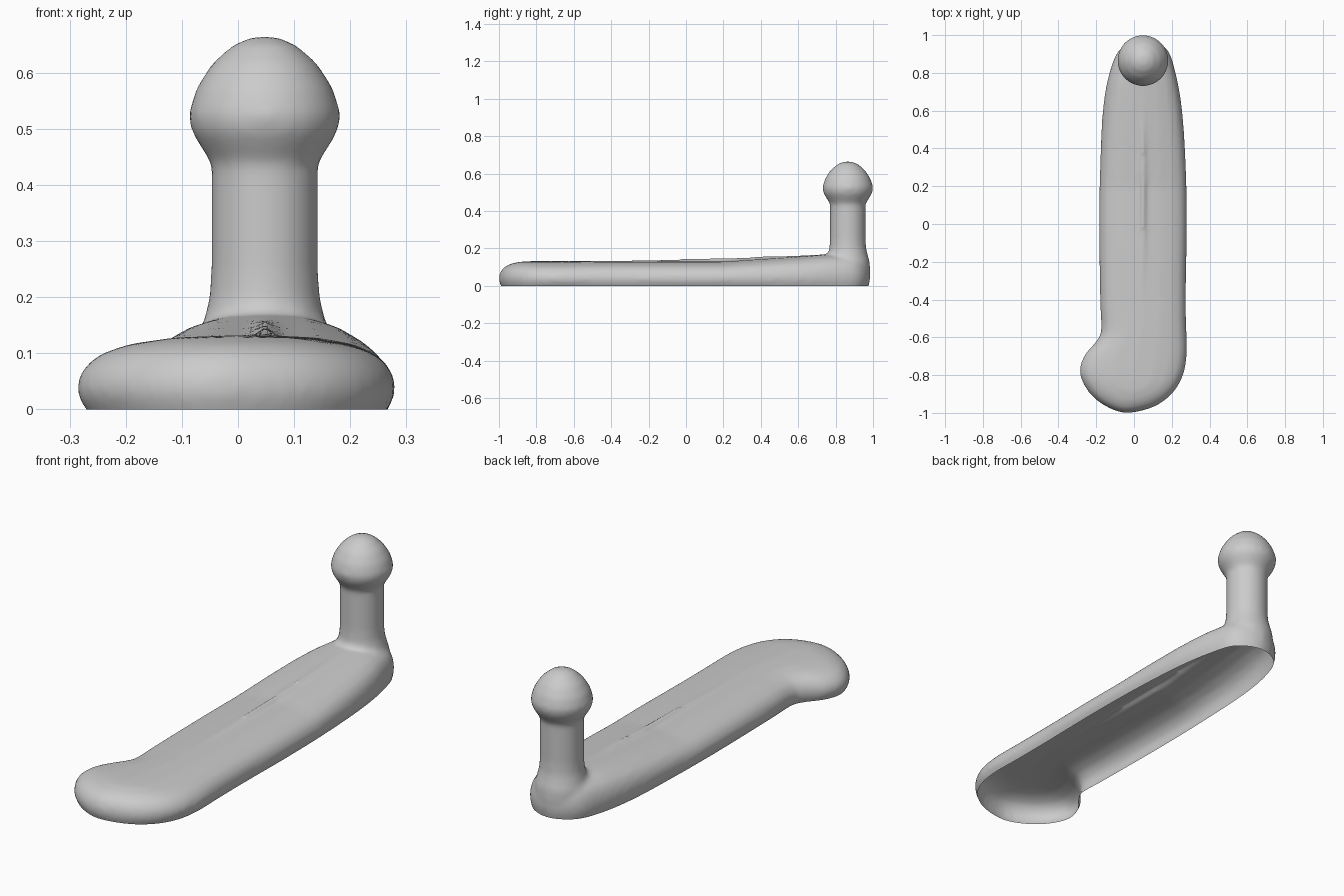
import bpy, bmesh, math
from mathutils import Vector

cube = bpy.data.objects.get("Cube")
if cube:
    bpy.data.objects.remove(cube, do_unlink=True)

# Single plain grey
grey = bpy.data.materials.new("plain_grey")
grey.use_nodes = True
grey.diffuse_color = (0.6, 0.6, 0.6, 1)
grey.node_tree.nodes["Principled BSDF"].inputs["Base Color"].default_value = (0.6, 0.6, 0.6, 1)


def clamp(v, low=0.0, high=1.0):
    return max(low, min(high, v))


def smooth_loop(points, steps):
    """Closed Catmull-Rom loop through the points."""
    pts = [Vector(p) for p in points]
    n = len(pts)
    out = []
    for i in range(n):
        a, b, c, d = (pts[(i + k) % n] for k in (-1, 0, 1, 2))
        for s in range(steps):
            t = s / steps
            out.append(0.5 * (2 * b + (c - a) * t + (2 * a - 5 * b + 4 * c - d) * t * t
                              + (3 * b - a - 3 * c + d) * t ** 3))
    return out


def skin(bm, rings):
    """Bridge a stack of equal rings and cap both ends."""
    loops = [[bm.verts.new(p) for p in ring] for ring in rings]
    n = len(loops[0])
    for low, high in zip(loops, loops[1:]):
        for i in range(n):
            j = (i + 1) % n
            bm.faces.new((low[i], low[j], high[j], high[i]))
    bm.faces.new(loops[0][::-1])
    bm.faces.new(loops[-1])


bm = bmesh.new()

# Long base: outline with a side bulge at the front, domed toward its spine
outline = smooth_loop([
    (.05, .985), (-.07, .93), (-.13, .8), (-.165, .6), (-.18, .3), (-.185, 0),
    (-.18, -.4), (-.175, -.56), (-.2, -.62), (-.265, -.7), (-.287, -.79), (-.24, -.89),
    (-.15, -.965), (-.04, -1), (.1, -.97), (.2, -.9), (.26, -.8), (.28, -.68),
    (.276, -.5), (.276, -.3), (.28, 0), (.275, .3), (.255, .6), (.22, .8), (.17, .93)], 8)
base_profile = [(.84, -.5), (.88, -.2), (.94, 0), (.985, .14), (1, .3), (.985, .44),
                (.94, .6), (.85, .75), (.68, .88), (.4, .97), (.03, 1)]


def base_point(p, scale, level):
    y = clamp(p.y, -.82, .85)
    centre = Vector((.05 * clamp((y + .8) / .3), y))
    height = .132 + .037 * clamp((y - .2) / .55)
    q = centre + (p - centre) * scale
    return (q.x, q.y, level * height)


skin(bm, [[base_point(p, s, z) for p in outline] for s, z in base_profile])

# Upright post with flared foot and rounded knob
post_profile = [(.1, .01), (.115, .04), (.12, .08), (.117, .13), (.108, .16), (.098, .2),
                (.095, .25), (.095, .44), (.112, .465), (.13, .495), (.136, .525),
                (.122, .572), (.094, .616), (.056, .65), (.022, .664)]
sides = [2 * math.pi * i / 48 for i in range(48)]
skin(bm, [[(.0475 + r * math.cos(a), .865 + r * math.sin(a), z) for a in sides]
          for r, z in post_profile])

bmesh.ops.recalc_face_normals(bm, faces=bm.faces)
mesh = bpy.data.meshes.new("base_with_knob_post")
bm.to_mesh(mesh)
bm.free()
obj = bpy.data.objects.new("base_with_knob_post", mesh)
bpy.context.collection.objects.link(obj)

# Fuse the parts into one soft skin
remesh = obj.modifiers.new("fuse", 'REMESH')
remesh.mode = 'VOXEL'
remesh.voxel_size = .012
soften = obj.modifiers.new("soften", 'SMOOTH')
soften.factor = .5
soften.iterations = 6
bpy.context.view_layer.update()
fused = bpy.data.meshes.new_from_object(obj.evaluated_get(bpy.context.evaluated_depsgraph_get()))
obj.modifiers.clear()

# Open the underside so the shell is hollow
bm = bmesh.new()
bm.from_mesh(fused)
bmesh.ops.bisect_plane(bm, geom=bm.verts[:] + bm.edges[:] + bm.faces[:],
                       plane_co=(0, 0, 0), plane_no=(0, 0, 1), clear_inner=True)
for face in bm.faces:
    face.smooth = True
    face.material_index = 0
bm.to_mesh(fused)
bm.free()
obj.data = fused
fused.materials.clear()
fused.materials.append(grey)
